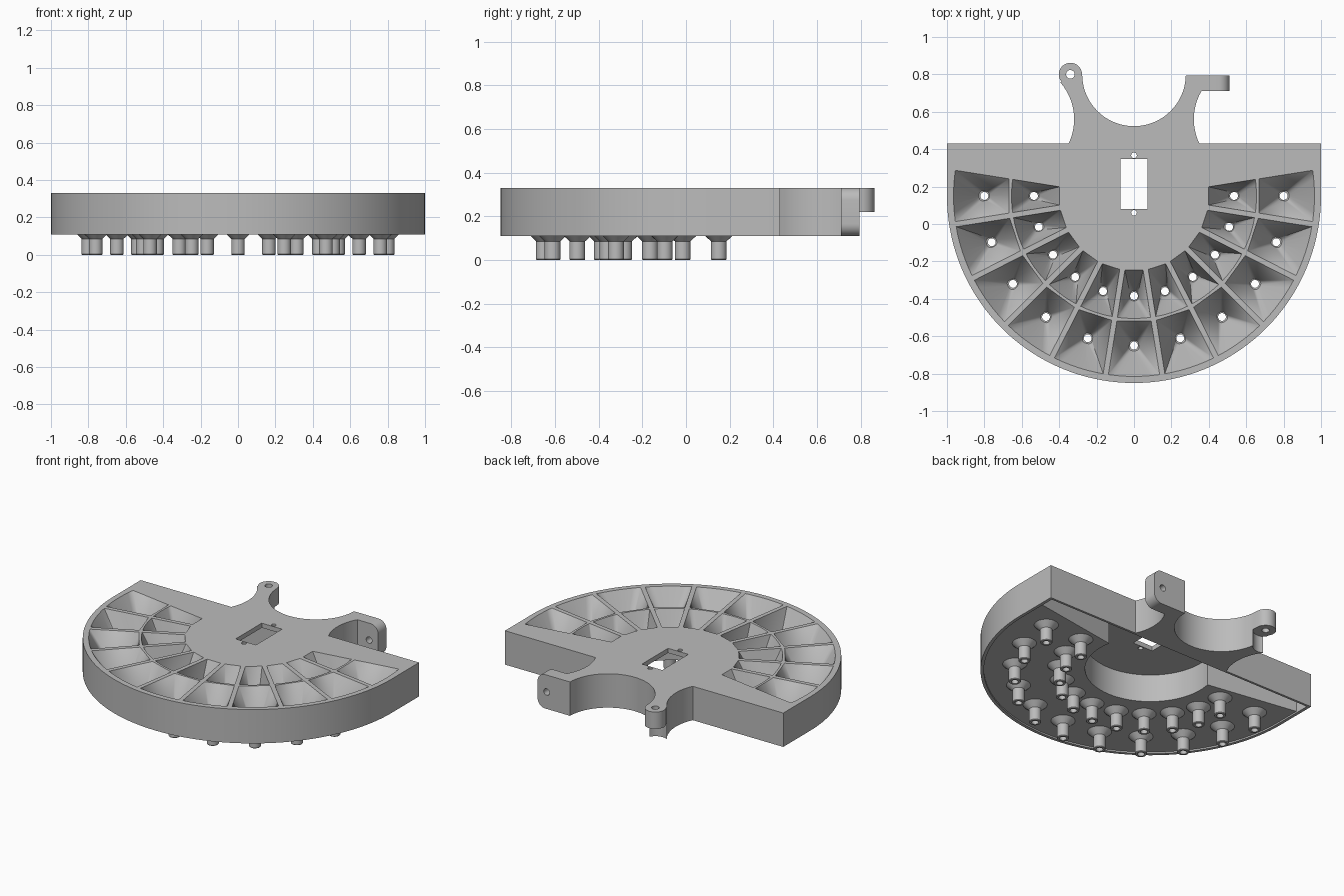
import bpy, bmesh, math
from mathutils import Matrix, Vector

if "Cube" in bpy.data.objects:
    bpy.data.objects.remove(bpy.data.objects["Cube"], do_unlink=True)

TOP, BASE, FLOOR = 0.33, 0.11, 0.12      # heights of the tray
CY = 0.15                                # centre of the fan
BORE = 0.021
RINGS = [(0.40, 0.655, 0.535), (0.675, 0.965, 0.80)]   # inner, outer, hole radius

grey = bpy.data.materials.new("grey plastic")
grey.use_nodes = True
grey.diffuse_color = (0.5, 0.5, 0.5, 1)
grey.node_tree.nodes["Principled BSDF"].inputs["Base Color"].default_value = (0.5, 0.5, 0.5, 1)


def arc(cx, cy, r, a0, a1, n):
    angles = [math.radians(a0 + (a1 - a0) * i / n) for i in range(n + 1)]
    return [(cx + r * math.cos(a), cy + r * math.sin(a)) for a in angles]


def circle(cx, cy, r, n=24):
    return arc(cx, cy, r, 0, 360, n)[:-1]


def add_prism(bm, pts, z0, z1):
    low = [bm.verts.new((x, y, z0)) for x, y in pts]
    high = [bm.verts.new((x, y, z1)) for x, y in pts]
    bm.faces.new(low[::-1])
    bm.faces.new(high)
    for i in range(len(pts)):
        j = (i + 1) % len(pts)
        bm.faces.new((low[i], low[j], high[j], high[i]))


def finish(name, bm):
    bmesh.ops.recalc_face_normals(bm, faces=bm.faces)
    mesh = bpy.data.meshes.new(name)
    bm.to_mesh(mesh)
    bm.free()
    mesh.materials.append(grey)
    obj = bpy.data.objects.new(name, mesh)
    bpy.context.collection.objects.link(obj)
    return obj


def prisms(name, *parts):
    bm = bmesh.new()
    for part in parts:
        add_prism(bm, *part)
    return finish(name, bm)


def cut(target, cutter):
    mod = target.modifiers.new("cut", 'BOOLEAN')
    mod.operation, mod.solver, mod.object = 'DIFFERENCE', 'EXACT', cutter
    bpy.context.view_layer.update()
    graph = bpy.context.evaluated_depsgraph_get()
    mesh = bpy.data.meshes.new_from_object(target.evaluated_get(graph))
    target.modifiers.clear()
    target.data = mesh
    bpy.data.objects.remove(cutter, do_unlink=True)


def smooth(obj):
    bpy.ops.object.select_all(action='DESELECT')
    obj.select_set(True)
    bpy.context.view_layer.objects.active = obj
    bpy.ops.object.shade_smooth_by_angle(angle=math.radians(22))


def cell_places():
    for ring in RINGS:
        for i in range(11):
            yield ring, math.radians(180 + 18 * i)


# Fan-shaped tray with neck, two horns and the round lug
outline = (arc(0, CY, 1, 180, 360, 72) + [(1, 0.43)]
           + arc(0.62, 0.56, 0.3, 205.7, 150, 12) + [(0.36, 0.795)]
           + arc(0, 0.8, 0.277, -1, -179, 36)
           + arc(-0.34, 0.8, 0.062, 0, 220, 20)
           + arc(-0.62, 0.56, 0.3, 41, -25.7, 12) + [(-1, 0.43)])
tray = prisms("fan_tray", (outline, BASE, TOP))

# Shallow recess under the tray, leaving a thin rim
rim = arc(0, CY, 0.98, 180, 360, 72) + [(0.98, 0.415), (-0.98, 0.415)]
cut(tray, prisms("recess_cutter", (rim, -0.1, FLOOR)))

# Deep pocket under the middle and along the back wall
pocket = [(0.98, 0.414), (-0.98, 0.414), (-0.98, 0.319)] + arc(0, CY, 0.385, 169, 371, 48) + [(0.98, 0.319)]
cut(tray, prisms("pocket_cutter", (pocket, -0.1, 0.30)))

# Clearance below the lug
cut(tray, prisms("lug_cutter", (circle(-0.34, 0.8, 0.075, 32), -0.1, 0.22)))

# Slot, screw holes and lug hole
slot = [(-0.073, 0.08), (0.073, 0.08), (0.073, 0.348), (-0.073, 0.348)]
cut(tray, prisms("hole_cutter", (slot, -0.1, 0.5), (circle(0, 0.367, 0.015), -0.1, 0.5),
                 (circle(0, 0.06, 0.015), -0.1, 0.5), (circle(-0.34, 0.8, 0.023), -0.1, 0.5)))

# Funnel cells: each sector tapers to its round hole
funnels = bmesh.new()
for (r0, r1, rh), a in cell_places():
    half0, half1 = (math.radians(9) - math.asin(0.014 / r) for r in (r0, r1))
    polar = [(r0, a - half0), (r0, a + half0)]
    polar += [(r1, a + half1 * t / 3) for t in range(3, -4, -1)]
    pts = [Vector((r * math.cos(t), CY + r * math.sin(t), z))
           for r, t in polar for z in (TOP, TOP + 0.05)]
    pts += [Vector((x, y, BASE - 0.002))
            for x, y in circle(rh * math.cos(a), CY + rh * math.sin(a), BORE, 16)]
    verts = [funnels.verts.new(p) for p in pts]
    bmesh.ops.convex_hull(funnels, input=verts)
cut(tray, finish("funnel_cutter", funnels))
smooth(tray)

# Hollow outlet tubes with flared collars
profile = [(BORE, FLOOR), (0.072, FLOOR), (0.036, 0.086), (0.036, 0.004), (0.033, 0), (BORE, 0)]
tubes = bmesh.new()
for (r0, r1, rh), a in cell_places():
    cx, cy, n = rh * math.cos(a), CY + rh * math.sin(a), 24
    loops = [[tubes.verts.new((x, y, z)) for x, y in circle(cx, cy, r, n)] for r, z in profile]
    for k, ring in enumerate(loops):
        nxt = loops[(k + 1) % len(loops)]
        for i in range(n):
            j = (i + 1) % n
            tubes.faces.new((ring[i], ring[j], nxt[j], nxt[i]))
smooth(finish("outlet_tubes", tubes))

# Upright side tab with rounded end and cross hole
tab_pts = ([(0.36, BASE)] + arc(0.455, BASE + 0.055, 0.055, -90, 0, 8)
           + arc(0.455, TOP - 0.055, 0.055, 0, 90, 8) + [(0.36, TOP)])
tab = prisms("side_tab", (tab_pts, -0.795, -0.71))
cut(tab, prisms("tab_cutter", (circle(0.445, 0.22, 0.021), -1, -0.5)))
tab.data.transform(Matrix.Rotation(math.pi / 2, 4, 'X'))
smooth(tab)
